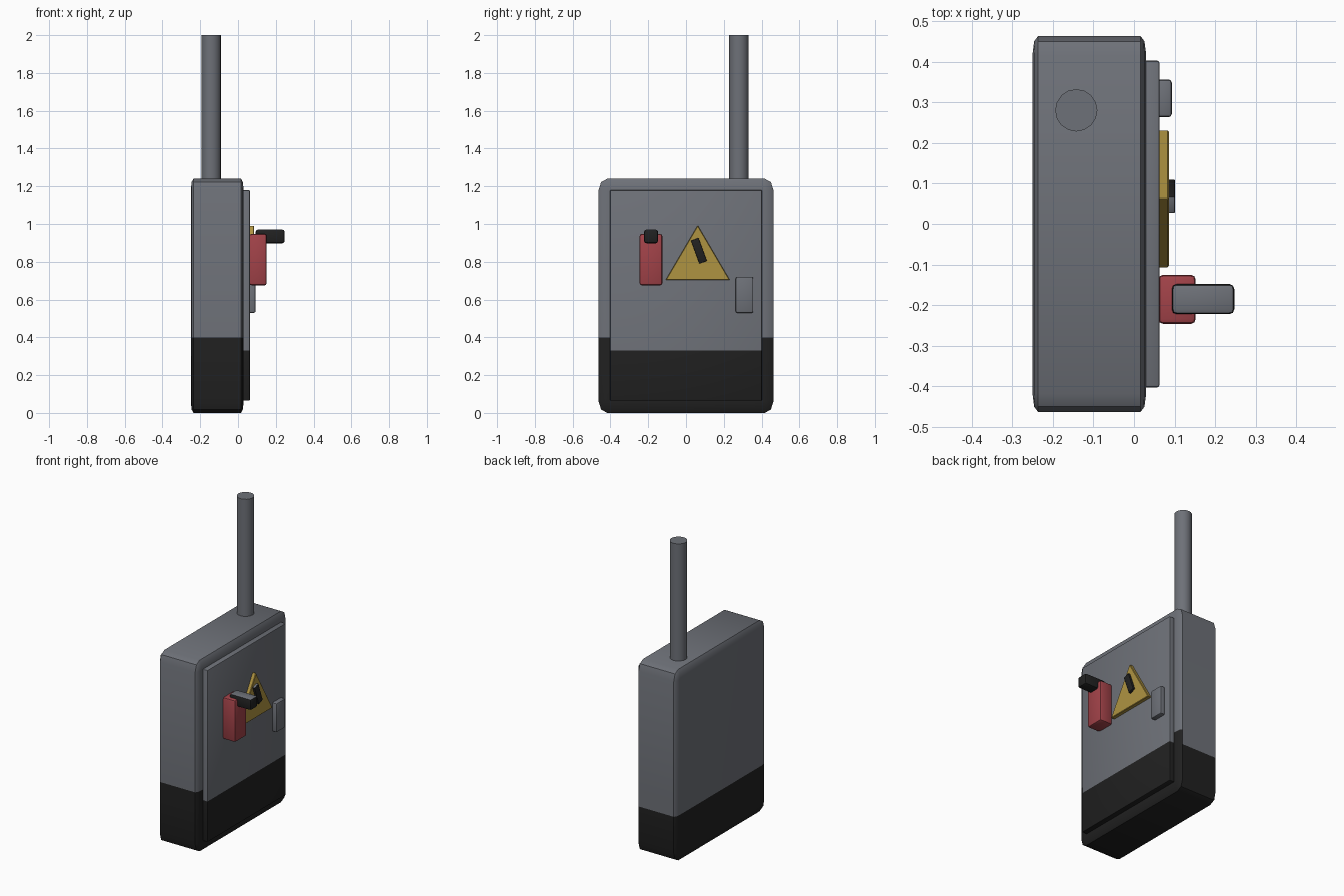
import bpy, bmesh, math
from mathutils import Matrix, Vector

if "Cube" in bpy.data.objects:
    bpy.data.objects.remove(bpy.data.objects["Cube"])


def material(name, rgb):
    m = bpy.data.materials.new(name)
    m.use_nodes = True
    m.diffuse_color = (*rgb, 1)
    m.node_tree.nodes["Principled BSDF"].inputs["Base Color"].default_value = (*rgb, 1)
    return m


GREY = material("painted grey", (0.155, 0.165, 0.188))
BLACK = material("black", (0.015, 0.015, 0.015))
RED = material("switch red", (0.36, 0.055, 0.066))
YELLOW = material("warning yellow", (0.43, 0.295, 0.053))


def finish(name, bm, mats, cuts=(), rule=None, angle=30):
    """Cut level colour lines, colour faces by rule and make the object."""
    for z in cuts:
        geom = bm.verts[:] + bm.edges[:] + bm.faces[:]
        bmesh.ops.bisect_plane(bm, geom=geom, plane_co=(0, 0, z), plane_no=(0, 0, 1))
    bmesh.ops.recalc_face_normals(bm, faces=bm.faces[:])
    bm.normal_update()
    if rule:
        for f in bm.faces:
            f.material_index = int(rule(f.calc_center_median(), f.normal))
    mesh = bpy.data.meshes.new(name)
    bm.to_mesh(mesh)
    bm.free()
    for m in mats:
        mesh.materials.append(m)
    ob = bpy.data.objects.new(name, mesh)
    bpy.context.collection.objects.link(ob)
    bpy.ops.object.select_all(action="DESELECT")
    ob.select_set(True)
    bpy.context.view_layer.objects.active = ob
    bpy.ops.object.shade_smooth_by_angle(angle=math.radians(angle))
    return ob


def bevel(bm, width, segments=2):
    bmesh.ops.bevel(bm, geom=bm.edges[:], offset=width, segments=segments,
                    profile=0.5, affect="EDGES")


def box(x, y, z, width, stretched=False, tilt=0):
    """Rounded box from ranges; a stretched bevel scales with the box."""
    lo, hi = Vector((x[0], y[0], z[0])), Vector((x[1], y[1], z[1]))
    bm = bmesh.new()
    bmesh.ops.create_cube(bm, size=1)
    if stretched:
        bevel(bm, width)
    bmesh.ops.scale(bm, vec=hi - lo, verts=bm.verts[:])
    if not stretched:
        bevel(bm, width)
    place = Matrix.Translation((lo + hi) / 2) @ Matrix.Rotation(tilt, 4, "X")
    bmesh.ops.transform(bm, matrix=place, verts=bm.verts[:])
    return bm


def top_faces(c, n):
    return n.z > 0.8


# Cabinet with a dark base, higher on the door side and the front
def base_paint(c, n):
    return c.z < (0.40 if n.x > 0.5 or n.y < -0.5 else 0.30)


finish("cabinet", box((-0.25, 0.03), (-0.463, 0.463), (0, 1.24), 0.05, True),
       [GREY, BLACK], (0.30, 0.40), base_paint)

# Door
finish("door", box((0.02, 0.063), (-0.402, 0.402), (0.065, 1.18), 0.006),
       [GREY, BLACK], (0.33,), lambda c, n: c.z < 0.33)

# Conduit pipe
bm = bmesh.new()
bmesh.ops.create_cone(bm, cap_ends=True, segments=16, radius1=0.052, radius2=0.052,
                      depth=0.8, matrix=Matrix.Translation((-0.142, 0.28, 1.6)))
finish("conduit_pipe", bm, [GREY])

# Door handle
finish("door_handle", box((0.055, 0.093), (0.263, 0.356), (0.53, 0.718), 0.008), [GREY])

# Switch housing and lever
finish("switch_housing", box((0.06, 0.152), (-0.246, -0.125), (0.675, 0.947), 0.012), [RED])
finish("switch_lever", box((0.093, 0.247), (-0.222, -0.148), (0.898, 0.97), 0.012),
       [BLACK, GREY], rule=top_faces)

# Triangular warning plate
bm = bmesh.new()
corners = [bm.verts.new((0.06, y, z)) for y, z in ((-0.108, 0.703), (0.232, 0.703), (0.062, 0.993))]
face = bm.faces.new(corners)
side = bmesh.ops.extrude_face_region(bm, geom=[face])["geom"]
bmesh.ops.translate(bm, vec=(0.026, 0, 0),
                    verts=[v for v in side if isinstance(v, bmesh.types.BMVert)])
bevel(bm, 0.003, 1)
finish("warning_plate", bm, [YELLOW])

# Slanted mark on the plate
finish("warning_mark", box((0.08, 0.101), (0.047, 0.09), (0.793, 0.923), 0.003, tilt=0.35),
       [BLACK, GREY], rule=top_faces)
